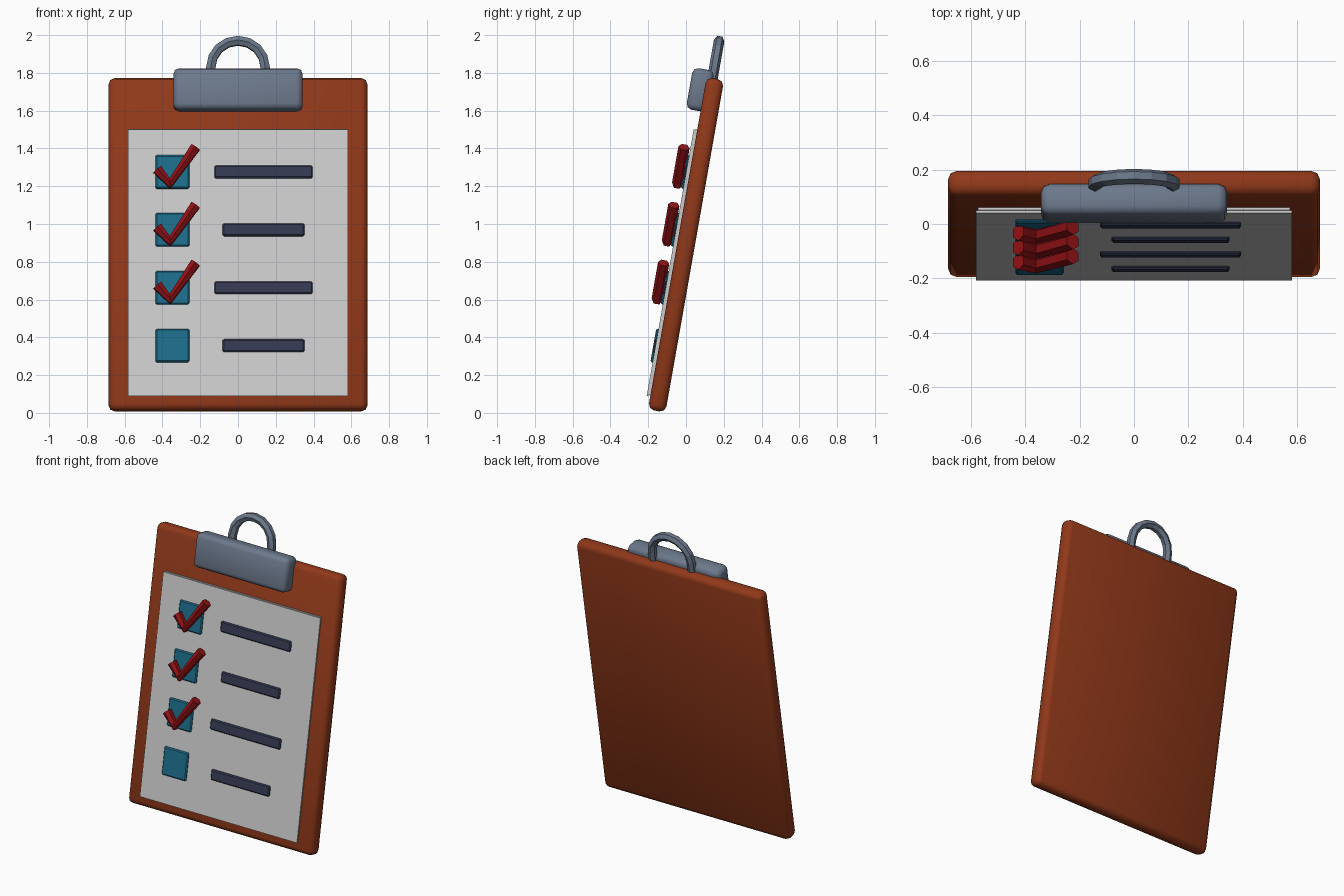
import bpy, bmesh
from math import radians, sin, cos, pi
from mathutils import Matrix, Vector

if "Cube" in bpy.data.objects:
    bpy.data.objects.remove(bpy.data.objects["Cube"])

# Everything is built upright around the board centre, then leaned back 10 degrees
LEAN = Matrix.Translation((0, 0, 0.89)) @ Matrix.Rotation(radians(-10), 4, 'X')


def material(name, rgb):
    m = bpy.data.materials.new(name)
    m.diffuse_color = (*rgb, 1)
    m.use_nodes = True
    m.node_tree.nodes["Principled BSDF"].inputs["Base Color"].default_value = m.diffuse_color
    return m


WOOD = material("wood", (0.28, 0.04, 0.01))
METAL = material("metal", (0.15, 0.19, 0.26))
TEAL = material("teal", (0.012, 0.15, 0.25))
RED = material("red", (0.30, 0.006, 0.008))
INK = material("ink", (0.035, 0.042, 0.085))


def finish(name, bm, mat, smooth):
    bmesh.ops.recalc_face_normals(bm, faces=bm.faces)
    bm.transform(LEAN)
    me = bpy.data.meshes.new(name)
    bm.to_mesh(me)
    bm.free()
    if mat:
        me.materials.append(mat)
    for p in me.polygons:
        p.use_smooth = smooth
    ob = bpy.data.objects.new(name, me)
    bpy.context.collection.objects.link(ob)
    return ob


def box(name, x, y, z, mat=None, bevel=0.0, segments=2, smooth=False):
    """Bevelled box from (min, max) ranges."""
    bm = bmesh.new()
    bmesh.ops.create_cube(bm, size=1)
    for v in bm.verts:
        v.co = [(r[0] + r[1]) / 2 + c * (r[1] - r[0]) for r, c in zip((x, y, z), v.co)]
    if bevel:
        bmesh.ops.bevel(bm, geom=bm.edges[:], offset=bevel, segments=segments,
                        profile=0.5, affect='EDGES')
    return finish(name, bm, mat, smooth)


def tube(name, path, y, radius, mat, sides=6, smooth=False):
    """Capped tube swept along (x, z) points, with a ridge facing forward."""
    pts = [Vector((px, 0, pz)) for px, pz in path]
    bm = bmesh.new()
    rings = []
    for i, p in enumerate(pts):
        d = Vector()
        if i > 0:
            d += (p - pts[i - 1]).normalized()
        if i < len(pts) - 1:
            d += (pts[i + 1] - p).normalized()
        d.normalize()
        side = Vector((-d.z, 0, d.x))
        rings.append([bm.verts.new(p + side * radius * sin(2 * pi * k / sides)
                                   + Vector((0, y - radius * cos(2 * pi * k / sides), 0)))
                      for k in range(sides)])
    for a, b in zip(rings, rings[1:]):
        for k in range(sides):
            j = (k + 1) % sides
            bm.faces.new((a[k], a[j], b[j], b[k]))
    bm.faces.new(rings[0])
    bm.faces.new(rings[-1])
    return finish(name, bm, mat, smooth)


# Backing board
box("board", (-0.685, 0.685), (-0.047, 0.047), (-0.893, 0.893), WOOD, 0.032, 2, True)

# Two stacked sheets of paper
box("back_sheet", (-0.575, 0.575), (-0.056, -0.044), (-0.818, 0.612))
box("front_sheet", (-0.582, 0.582), (-0.066, -0.056), (-0.824, 0.608))

# Clip and hanging loop
box("clip", (-0.342, 0.342), (-0.126, -0.010), (0.709, 0.932), METAL, 0.03, 2, True)
arch = [(0.144 * cos(pi * i / 8), 0.95 + 0.144 * sin(pi * i / 8)) for i in range(9)]
tube("hanging_loop", [(0.144, 0.86)] + arch + [(-0.144, 0.86)], -0.015, 0.028, METAL)

# Checklist rows: box, text bar and tick (last row is left unticked)
for i in range(4):
    z = 0.379 - i * 0.311
    box(f"checkbox_{i + 1}", (-0.437, -0.258), (-0.078, -0.060), (z - 0.09, z + 0.09),
        TEAL, 0.007, 1)
    half = 0.26 if i % 2 == 0 else 0.217
    box(f"text_bar_{i + 1}", (0.135 - half, 0.135 + half), (-0.078, -0.060),
        (z - 0.034, z + 0.034), INK, 0.007, 1)
    if i < 3:
        tube(f"tick_{i + 1}", [(-0.427, z + 0.008), (-0.36, z - 0.067), (-0.225, z + 0.128)],
             -0.100, 0.030, RED)
